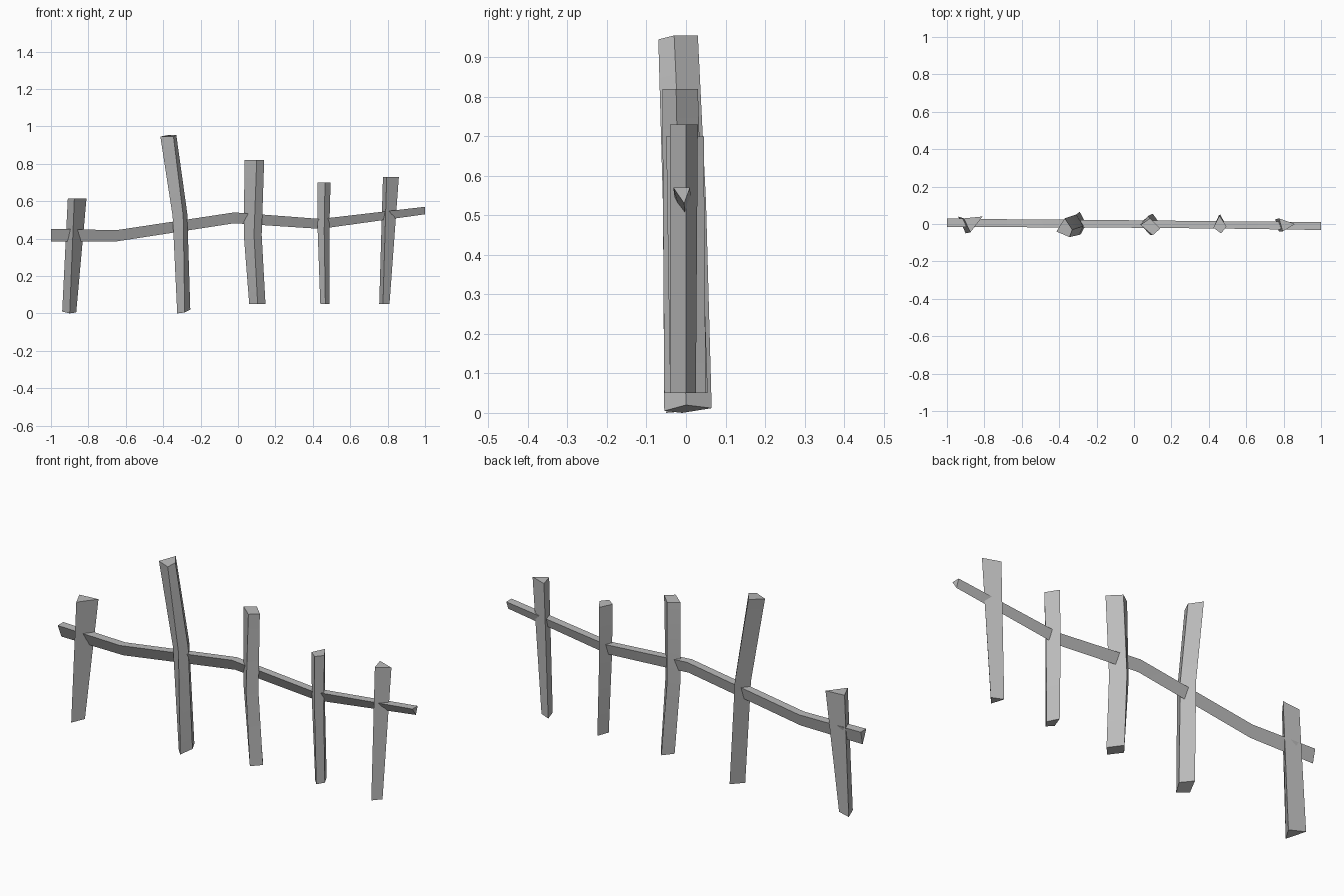
import bpy
import bmesh
from mathutils import Vector

cube = bpy.data.objects.get("Cube")
if cube:
    bpy.data.objects.remove(cube, do_unlink=True)

# One weathered grey material
grey = bpy.data.materials.new("weathered_grey")
grey.use_nodes = True
colour = (0.5, 0.5, 0.5, 1)
grey.diffuse_color = colour
grey.node_tree.nodes["Principled BSDF"].inputs["Base Color"].default_value = colour


def loft(name, rings):
    """Skin a list of matching closed sections and cap both ends."""
    bm = bmesh.new()
    loops = [[bm.verts.new(p) for p in ring] for ring in rings]
    n = len(loops[0])
    for a, b in zip(loops, loops[1:]):
        for i in range(n):
            j = (i + 1) % n
            bm.faces.new((a[i], a[j], b[j], b[i]))
    bm.faces.new(loops[0])
    bm.faces.new(loops[-1])
    bmesh.ops.recalc_face_normals(bm, faces=bm.faces)
    mesh = bpy.data.meshes.new(name)
    bm.to_mesh(mesh)
    bm.free()
    mesh.materials.append(grey)
    obj = bpy.data.objects.new(name, mesh)
    bpy.context.collection.objects.link(obj)
    bpy.ops.object.select_all(action='DESELECT')
    obj.select_set(True)
    bpy.context.view_layer.objects.active = obj
    bpy.ops.object.shade_smooth_by_angle(angle=0.5)
    return obj


def post(name, bottom, top, bend=None):
    """Splintered post; bend = (fraction up, x shift, y shift) of a kink."""
    low = [Vector(p) for p in bottom]
    high = [Vector(p) for p in top]
    rings = [low, high]
    if bend:
        t, dx, dy = bend
        rings.insert(1, [a.lerp(b, t) + Vector((dx, dy, 0)) for a, b in zip(low, high)])
    return loft(name, rings)


def flat(points, z):
    return [(x, y, z) for x, y in points]


# Posts, from the right end to the left end
post("post_right_end",
     [(-0.94, 0.04, 0.01), (-0.90, -0.05, 0.0), (-0.865, 0.01, 0.005)],
     flat([(-0.91, 0.03), (-0.875, -0.045), (-0.81, 0.04)], 0.615))
post("post_tall",
     [(-0.325, -0.01, 0.0), (-0.285, -0.055, 0.005), (-0.255, 0.0, 0.02), (-0.29, 0.065, 0.012)],
     [(-0.415, -0.04, 0.945), (-0.345, -0.07, 0.945), (-0.33, -0.03, 0.955), (-0.37, 0.03, 0.955)],
     bend=(0.55, 0.025, 0.005))
post("post_middle",
     flat([(0.06, 0.005), (0.105, -0.055), (0.147, -0.01), (0.10, 0.055)], 0.05),
     flat([(0.035, -0.005), (0.10, -0.06), (0.14, -0.025), (0.085, 0.03)], 0.82),
     bend=(0.48, -0.017, 0.0))
post("post_thin",
     flat([(0.44, -0.01), (0.467, -0.04), (0.49, -0.005), (0.462, 0.05)], 0.05),
     flat([(0.425, -0.02), (0.465, -0.05), (0.495, -0.015), (0.457, 0.045)], 0.70),
     bend=(0.6, -0.005, 0.0))
post("post_left_end",
     flat([(0.755, 0.025), (0.775, -0.04), (0.81, 0.0)], 0.05),
     flat([(0.775, 0.03), (0.795, -0.04), (0.86, 0.0)], 0.73))

# Crooked rail: x, back y, front y, top z, bottom z
stations = [(-1, 0.03, -0.015, 0.452, 0.385), (-0.65, 0.025, -0.017, 0.445, 0.385),
            (-0.02, 0.02, -0.02, 0.54, 0.482), (0.44, 0.015, -0.024, 0.505, 0.452),
            (1, 0.01, -0.032, 0.57, 0.53)]
loft("rail", [[(x, front, top), (x, back, top), (x, back * 0.65 + front * 0.35, low)]
              for x, back, front, top, low in stations])
